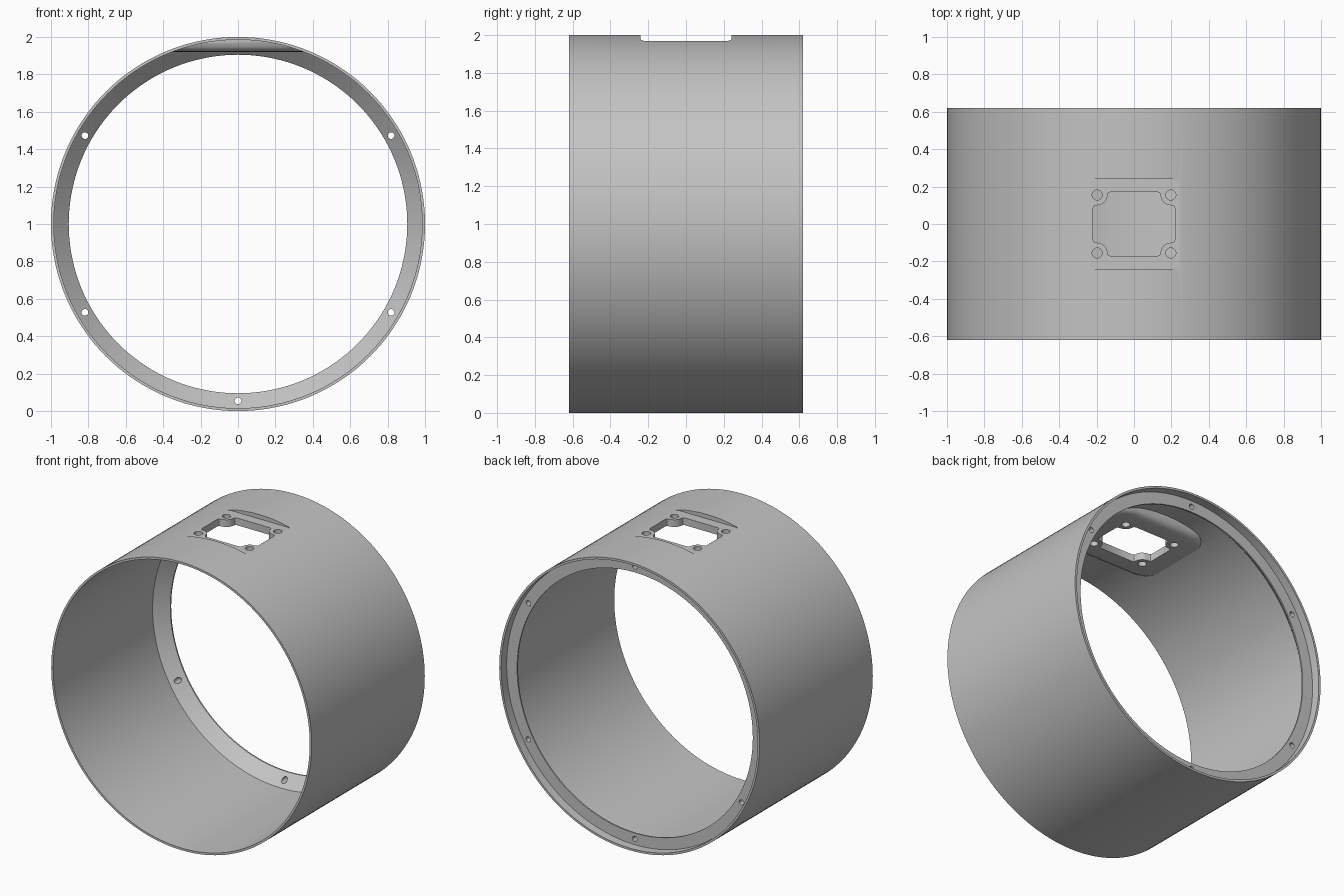
import bpy, bmesh, math
from math import sin, cos, pi
from mathutils import Matrix

old = bpy.data.objects.get("Cube")
if old:
    bpy.data.objects.remove(old, do_unlink=True)

grey = bpy.data.materials.new("plain grey")
grey.use_nodes = True
colour = (0.55, 0.55, 0.55, 1)
grey.diffuse_color = colour
grey.node_tree.nodes["Principled BSDF"].inputs["Base Color"].default_value = colour


def finish(name, bm):
    bmesh.ops.recalc_face_normals(bm, faces=bm.faces)
    me = bpy.data.meshes.new(name)
    bm.to_mesh(me)
    bm.free()
    me.materials.append(grey)
    ob = bpy.data.objects.new(name, me)
    bpy.context.collection.objects.link(ob)
    return ob


def bridge(bm, rings, closed=False):
    """Skin equal rings of verts; cap the ends unless the loop is closed."""
    n = len(rings[0])
    pairs = list(zip(rings, rings[1:]))
    if closed:
        pairs.append((rings[-1], rings[0]))
    for a, b in pairs:
        for i in range(n):
            j = (i + 1) % n
            bm.faces.new((a[i], a[j], b[j], b[i]))
    if not closed:
        bm.faces.new(rings[0])
        bm.faces.new(rings[-1])


def loft(name, layers):
    """Solid through stacked outlines, each given as (points, z)."""
    bm = bmesh.new()
    bridge(bm, [[bm.verts.new((x, y, z)) for x, y in pts] for pts, z in layers])
    return finish(name, bm)


def rounded_rect(hx, hy, r, steps=8):
    pts = []
    for k, (sx, sy) in enumerate([(1, 1), (-1, 1), (-1, -1), (1, -1)]):
        for i in range(steps + 1):
            a = (k + i / steps) * pi / 2
            pts.append((sx * (hx - r) + r * cos(a), sy * (hy - r) + r * sin(a)))
    return pts


def cylinder(name, r, depth, matrix, segments=24):
    bm = bmesh.new()
    bmesh.ops.create_cone(bm, cap_ends=True, segments=segments, radius1=r,
                          radius2=r, depth=depth, matrix=matrix)
    return finish(name, bm)


def boolean(target, tool, operation):
    mod = target.modifiers.new("join", "BOOLEAN")
    mod.operation, mod.object, mod.solver = operation, tool, "EXACT"
    bpy.context.view_layer.objects.active = target
    bpy.ops.object.modifier_apply(modifier=mod.name)
    bpy.data.objects.remove(tool, do_unlink=True)


ALONG_Y = Matrix.Rotation(pi / 2, 4, "X")
SEG = 144
CENTRE = Matrix.Translation((0, 0, 1))

# Tube with a recessed rear flange, braced by a cone on the inside
profile = [(1, -0.62), (1, 0.62), (0.985, 0.62), (0.985, 0.56),
           (0.905, 0.56), (0.905, 0.55), (0.985, 0.47), (0.985, -0.62)]
bm = bmesh.new()
bridge(bm, [[bm.verts.new((r * cos(2 * pi * i / SEG), y, 1 + r * sin(2 * pi * i / SEG)))
             for r, y in profile] for i in range(SEG)], closed=True)
shell = finish("tube_shell", bm)

# Soft-edged boss under the top of the wall, trimmed to the tube
swell = [(0, 1.92), (0.02, 1.923), (0.038, 1.932), (0.05, 1.945), (0.058, 1.965), (0.06, 2.05)]
boss = loft("mount_boss", [(rounded_rect(0.34 + g, 0.26 + g, 0.1 + g), z) for g, z in swell])
boolean(boss, cylinder("trim", 0.993, 1, CENTRE @ ALONG_Y, SEG), "INTERSECT")
boolean(shell, boss, "UNION")

# Flat pocket in the outside of the boss
pocket = rounded_rect(0.25, 0.24, 0.04)
boolean(shell, loft("pocket", [(pocket, 1.97), (pocket, 2.1)]), "DIFFERENCE")

# Window whose corners curve in around the screw holes
HX, HY = 0.197, 0.155
corner = [(0.218, 0.085), (0.213, 0.095)]
corner += [(HX + 0.055 * cos(a), HY + 0.055 * sin(a))
           for a in [-pi / 2 - i * pi / 16 for i in range(9)]]
corner += [(0.138, 0.165), (0.128, 0.17)]
window = []
for sx, sy in [(1, 1), (-1, 1), (-1, -1), (1, -1)]:
    part = [(sx * x, sy * y) for x, y in corner]
    window += part if sx * sy > 0 else part[::-1]
boolean(shell, loft("window", [(window, 1.8), (window, 2.1)]), "DIFFERENCE")

# Four screw holes around the window
for sx in (-1, 1):
    for sy in (-1, 1):
        place = Matrix.Translation((sx * HX, sy * HY, 1.95))
        boolean(shell, cylinder("screw_hole", 0.027, 0.3, place), "DIFFERENCE")

# Six bolt holes through the flange
for k in range(6):
    a = pi / 6 + k * pi / 3
    place = Matrix.Translation((0.945 * cos(a), 0.52, 1 + 0.945 * sin(a)))
    boolean(shell, cylinder("bolt_hole", 0.018, 0.16, place @ ALONG_Y), "DIFFERENCE")

bpy.ops.object.select_all(action="DESELECT")
shell.select_set(True)
bpy.context.view_layer.objects.active = shell
bpy.ops.object.shade_smooth_by_angle(angle=math.radians(28))
